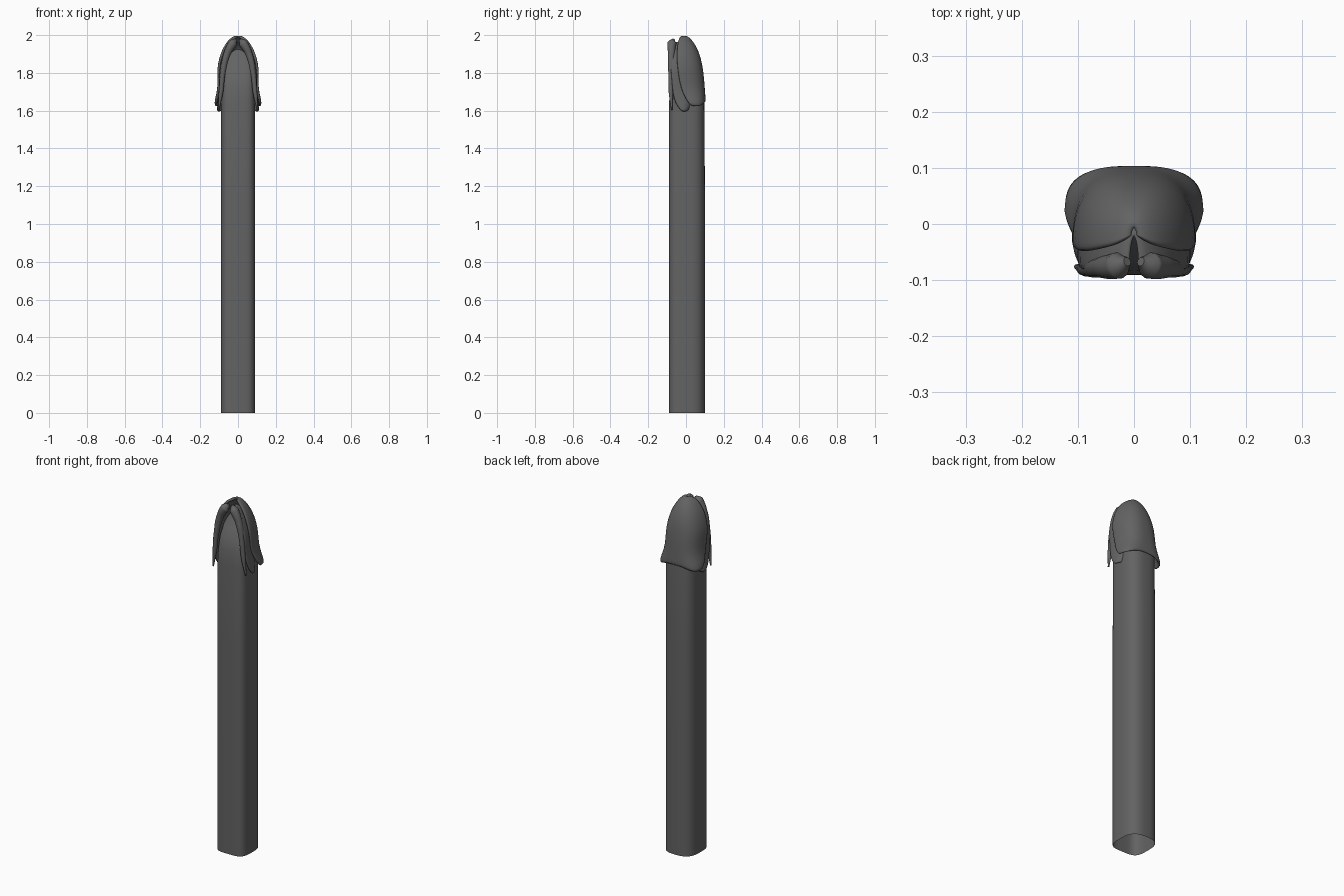
import bpy
import math

cube = bpy.data.objects.get("Cube")
if cube:
    bpy.data.objects.remove(cube, do_unlink=True)

grey = bpy.data.materials.new("dark grey")
grey.use_nodes = True
grey.diffuse_color = (0.125, 0.125, 0.125, 1)
grey.node_tree.nodes["Principled BSDF"].inputs["Base Color"].default_value = (0.125, 0.125, 0.125, 1)


def power(value, n):
    return math.copysign(abs(value) ** (2 / n), value)


def finish(obj, angle=60):
    obj.data.materials.append(grey)
    bpy.ops.object.select_all(action='DESELECT')
    obj.select_set(True)
    bpy.context.view_layer.objects.active = obj
    bpy.ops.object.shade_smooth_by_angle(angle=math.radians(angle))


def loft(name, rows, closed):
    """Skin rows of points, listed from top to bottom."""
    n = len(rows[0])
    verts = [p for row in rows for p in row]
    faces = []
    for i in range(len(rows) - 1):
        for j in range(n if closed else n - 1):
            k = (j + 1) % n
            faces.append((i * n + j, (i + 1) * n + j, (i + 1) * n + k, i * n + k))
    if closed:
        faces.append(tuple(range(n)))
    mesh = bpy.data.meshes.new(name)
    mesh.from_pydata(verts, [], faces)
    obj = bpy.data.objects.new(name, mesh)
    bpy.context.collection.objects.link(obj)
    return obj


def shaft_ring(z, w, front, back):
    mid = 0.01 if front < -0.05 else (front + back) / 2
    ring = []
    for j in range(64):
        a = math.tau * j / 64
        s = math.sin(a)
        n = 2.7 if s > 0 else 4.0
        depth = back - mid if s > 0 else mid - front
        ring.append((w * power(math.cos(a), n), mid + depth * power(s, n), z))
    return ring


def shell(name, rows, thickness, n_top, n_low, lift):
    """Half-round shell open to the front; lift raises the middle of the low edge."""
    rings = []
    for i, (z, w, front, back) in enumerate(rows):
        t = i / (len(rows) - 1)
        n = n_top + (n_low - n_top) * t
        ring = []
        for j in range(33):
            a = math.pi * j / 32
            s = math.sin(a)
            ring.append((w * power(math.cos(a), n), front + (back - front) * power(s, n),
                         z + lift * t ** 3 * s ** 4))
        rings.append(ring)
    obj = loft(name, rings, False)
    solid = obj.modifiers.new("thickness", 'SOLIDIFY')
    solid.thickness = thickness
    solid.offset = -1
    sub = obj.modifiers.new("smooth", 'SUBSURF')
    sub.levels = sub.render_levels = 1
    finish(obj)
    return obj


# Hollow post with a scooped upper front
shaft_rows = [(1.93, 0.045, 0.01, 0.045), (1.88, 0.065, -0.01, 0.06),
              (1.83, 0.08, -0.04, 0.075), (1.78, 0.085, -0.068, 0.085),
              (1.72, 0.088, -0.083, 0.09), (1.64, 0.09, -0.09, 0.097),
              (1.2, 0.091, -0.091, 0.1), (0.6, 0.091, -0.091, 0.1), (0, 0.091, -0.091, 0.1)]
finish(loft("shaft", [shaft_ring(*r) for r in shaft_rows], True))

# Outer hood, flaring at the lower corners
shell("hood", [(2.0, 0.006, -0.02, -0.005), (1.99, 0.032, -0.036, 0.015),
               (1.97, 0.055, -0.042, 0.035), (1.93, 0.082, -0.048, 0.06),
               (1.88, 0.1, -0.05, 0.078), (1.82, 0.112, -0.045, 0.09),
               (1.75, 0.108, -0.035, 0.097), (1.70, 0.112, -0.02, 0.1),
               (1.66, 0.123, 0.0, 0.103), (1.625, 0.126, 0.025, 0.105)],
      0.014, 2.0, 2.9, 0.02)

# Inner hood, showing in front of the outer one and ending in side lobes
shell("inner_hood", [(1.968, 0.01, -0.075, -0.02), (1.95, 0.036, -0.08, 0.005),
                     (1.92, 0.062, -0.085, 0.025), (1.86, 0.09, -0.085, 0.05),
                     (1.80, 0.102, -0.08, 0.06), (1.72, 0.1, -0.075, 0.06),
                     (1.66, 0.106, -0.065, 0.05), (1.62, 0.111, -0.045, 0.035),
                     (1.595, 0.112, -0.02, 0.015)],
      0.012, 2.2, 3.5, 0)

# Rounded rim beads on either side of the opening
for side, label in ((1, "left"), (-1, "right")):
    curve = bpy.data.curves.new(label + "_rim", 'CURVE')
    curve.dimensions = '3D'
    curve.bevel_depth = 1
    curve.bevel_resolution = 4
    curve.use_fill_caps = True
    spline = curve.splines.new('BEZIER')
    path = [(0.012, -0.067, 1.976, 0.008), (0.028, -0.074, 1.956, 0.024),
            (0.058, -0.077, 1.9, 0.019), (0.08, -0.08, 1.8, 0.014),
            (0.09, -0.08, 1.7, 0.012), (0.103, -0.076, 1.605, 0.004)]
    spline.bezier_points.add(len(path) - 1)
    for point, (x, y, z, r) in zip(spline.bezier_points, path):
        point.co = (side * x, y, z)
        point.radius = r
        point.handle_left_type = point.handle_right_type = 'AUTO'
    rim = bpy.data.objects.new(label + "_rim", curve)
    bpy.context.collection.objects.link(rim)
    bpy.ops.object.select_all(action='DESELECT')
    rim.select_set(True)
    bpy.context.view_layer.objects.active = rim
    bpy.ops.object.convert(target='MESH')
    finish(bpy.context.view_layer.objects.active)
